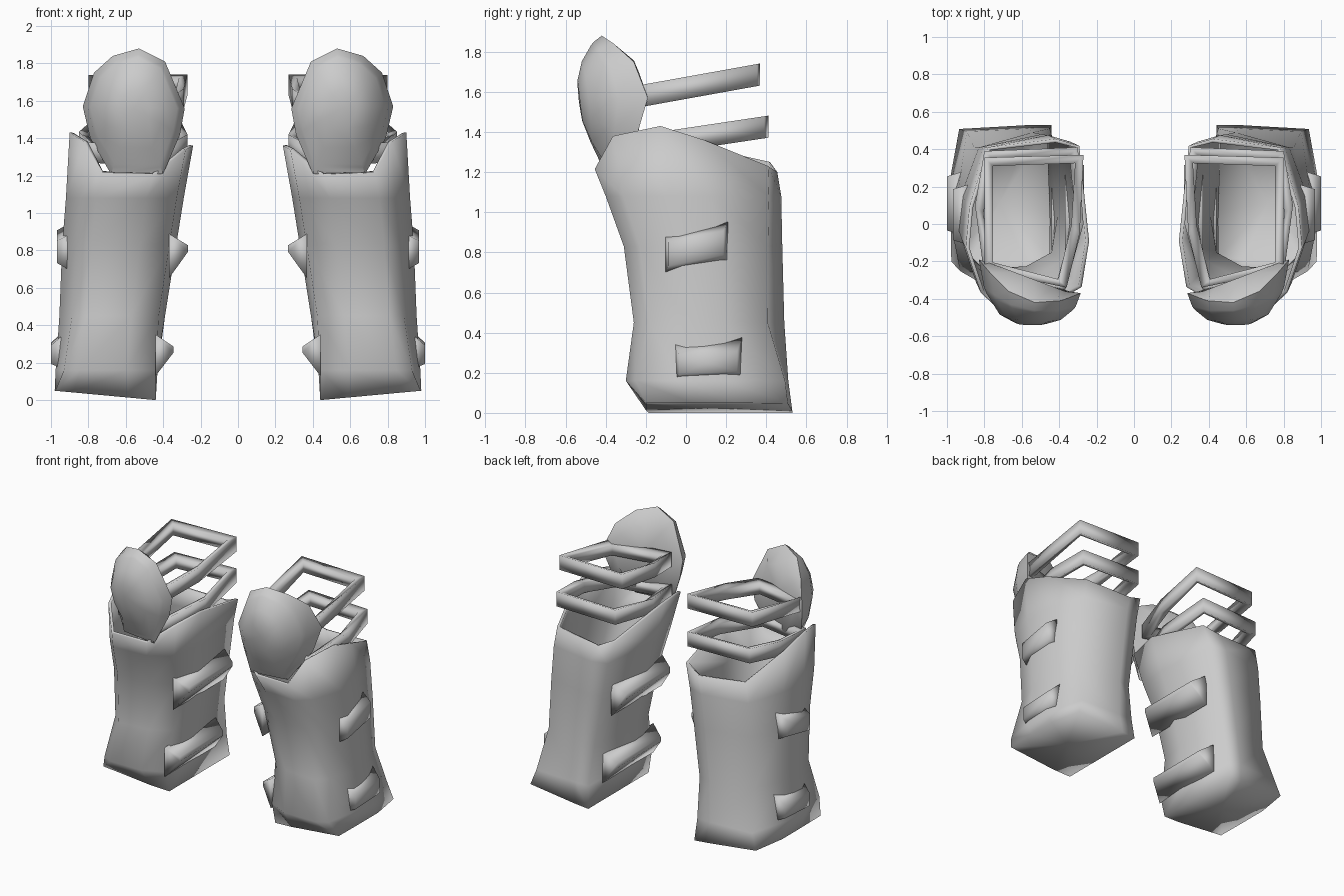
import bpy, bmesh, math
from mathutils import Vector

cube = bpy.data.objects.get("Cube")
if cube:
    bpy.data.objects.remove(cube, do_unlink=True)

grey = bpy.data.materials.new("plain_grey")
grey.use_nodes = True
COLOUR = (0.6, 0.6, 0.6, 1)
grey.diffuse_color = COLOUR
grey.node_tree.nodes["Principled BSDF"].inputs["Base Color"].default_value = COLOUR


def loft(name, rings, cap_first=False, cap_last=False, loop=False, angle=40, thickness=0):
    """Skin closed rings of points; build it on the left and mirrored on the right."""
    for side, sign in (("left", 1), ("right", -1)):
        bm = bmesh.new()
        rows = [[bm.verts.new((sign * p[0], p[1], p[2])) for p in ring] for ring in rings]
        pairs = list(zip(rows, rows[1:]))
        if loop:
            pairs.append((rows[-1], rows[0]))
        for a, b in pairs:
            for i in range(len(a)):
                j = (i + 1) % len(a)
                bm.faces.new((a[i], a[j], b[j], b[i]))
        for wanted, row in ((cap_first, rows[0]), (cap_last, rows[-1])):
            if wanted:
                mid = sum((v.co for v in row), Vector()) / len(row)
                hub = bm.verts.new(mid)
                for i in range(len(row)):
                    bm.faces.new((row[i], row[(i + 1) % len(row)], hub))
        bmesh.ops.recalc_face_normals(bm, faces=bm.faces)
        mesh = bpy.data.meshes.new(side + "_" + name)
        bm.to_mesh(mesh)
        bm.free()
        mesh.shade_smooth()
        mesh.set_sharp_from_angle(angle=math.radians(angle))
        mesh.materials.append(grey)
        obj = bpy.data.objects.new(mesh.name, mesh)
        bpy.context.collection.objects.link(obj)
        if thickness:
            mod = obj.modifiers.new("thickness", "SOLIDIFY")
            mod.thickness = thickness
            mod.offset = -1


# Shin shell: one plan outline (inner to outer, front to back) fitted to each level
PLAN = [(.08, .96), (.27, 1), (.82, .95), (.97, .6), (1, .36),
        (.88, .1), (.74, 0), (.32, .02), (.06, .13), (0, .4)]
RIM = [1.25, 1.2, 1.23, 1.36, 1.43, 1.38, 1.215, 1.205, 1.34, 1.36]
# Height, squareness, outer heel corner, inner x, outer x, front y, back y
LEVELS = [(0, 1.3, .97, .44, .98, -.2, .53), (.16, 1.1, .98, .43, .975, -.3, .51),
          (.45, 1, .89, .39, .955, -.26, .49), (.83, 1, .91, .33, .94, -.31, .48),
          (1.08, 1, .93, .29, .92, -.4, .475)]


def square(t, k):
    return min(1, max(0, .5 + k * (t - .5)))


shell = []
for z, k, heel, x0, x1, y0, y1 in LEVELS:
    ring = []
    for i, (u, v) in enumerate(PLAN):
        u = square(u, k)
        v = heel if i == 2 else square(v, k)
        ring.append((x0 + u * (x1 - x0), y0 + v * (y1 - y0), z + (0 if z else .05 * u)))
    shell.append(ring)
shell.append([(.24 + .66 * u, -.455 + .91 * v, z) for (u, v), z in zip(PLAN, RIM)])
loft("shin_shell", shell, cap_first=True, angle=100, thickness=.02)

# Knee pad: flat back, rim, stepped panel and dome, turned slightly outwards
PAD_RIM = [(.53, -.42, 1.88), (.67, -.36, 1.84), (.77, -.26, 1.75), (.83, -.19, 1.57),
           (.79, -.24, 1.4), (.68, -.38, 1.21), (.4, -.42, 1.21), (.31, -.37, 1.42),
           (.285, -.37, 1.56), (.39, -.41, 1.81)]
CX, CZ = .55, 1.56


def pad_ring(scale, bulge):
    ring = []
    for x, y, z in PAD_RIM:
        x, z = CX + scale * (x - CX), CZ + scale * (z - CZ)
        front = .65 * (z - 1.65) ** 2 - .545
        ring.append((x, y + bulge * (front - y), z))
    return ring


pad_back = [(x, .38 * (x - .29) - .39, z) for x, y, z in pad_ring(.7, 0)]
loft("knee_pad", [pad_back] + [pad_ring(s, b) for s, b in
                               ((1, 0), (.9, .42), (.85, .52), (.6, .84), (.3, .97))],
     cap_first=True, cap_last=True, angle=50)


# Straps: sloping rectangular bands behind the knee
def strap(name, path, z0, slope, height):
    cx = sum(p[0] for p in path) / len(path)
    cy = sum(p[1] for p in path) / len(path)
    rings = []
    for x, y in path:
        z = z0 + slope * y
        ix, iy = x - math.copysign(.045, x - cx), y - math.copysign(.045, y - cy)
        rings.append([(x, y, z - height / 2), (x, y, z + height / 2),
                      (ix, iy, z + height * .35), (ix, iy, z - height * .35)])
    loft(name, rings, loop=True, angle=120)


strap("upper_strap", [(.27, .37), (.8, .355), (.8, -.25), (.36, -.34), (.29, -.05)], 1.62, .18, .11)
strap("lower_strap", [(.3, .41), (.8, .39), (.85, .1), (.8, -.28), (.37, -.36), (.27, 0)], 1.365, .15, .11)


# Raised fastening lugs on both sides of the shell, tapering to a narrow crest
def lug(name, x_base, x_top, y, z, half_y, half_z, slope, drop, crest):
    def rect(x, ky, kz, dz):
        return [(x, y + a * ky * half_y, z + dz + b * kz * half_z + a * ky * half_y * slope)
                for a, b in ((-1, -1), (1, -1), (1, 1), (-1, 1))]
    loft(name, [rect(x_base, 1, 1, 0), rect(x_top, .85, crest, drop)],
         cap_first=True, cap_last=True, angle=120)


lug("upper_outer_lug", .89, .968, .05, .82, .16, .1, .2, 0, .6)
lug("lower_outer_lug", .92, 1.0, .11, .27, .17, .1, .05, -.02, .5)
lug("upper_inner_lug", .37, .268, .06, .77, .3, .12, 0, .04, .15)
lug("lower_inner_lug", .44, .345, .06, .24, .3, .11, 0, .03, .15)
